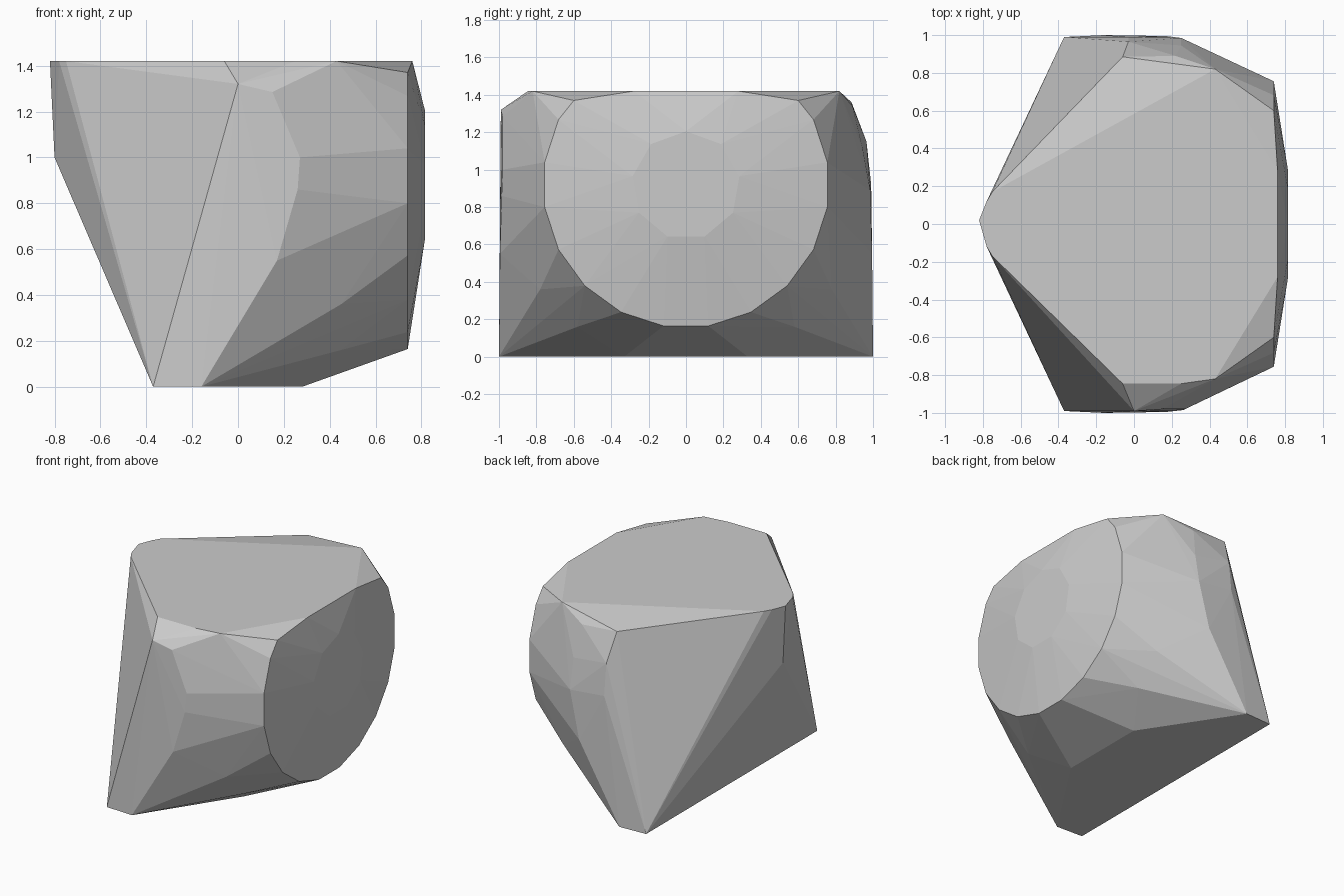
import bpy
import bmesh
from math import sin, cos, radians
from mathutils import Vector

cube = bpy.data.objects.get("Cube")
if cube:
    bpy.data.objects.remove(cube, do_unlink=True)

TOP = 1.42


def both_sides(points):
    """Return the points with their copies mirrored across the y axis."""
    return [(x, side * y, z) for x, y, z in points for side in (-1, 1)]


def ring(x, radius, height, sides):
    """Return a circle of points facing along x."""
    step = 360 / sides
    angles = [radians(step * (i + 0.5)) for i in range(sides)]
    return [(x, radius * sin(a), height - radius * cos(a)) for a in angles]


# Round end: wide rim cut off at the top, and a shallow raised centre
points = [p for p in ring(0.74, 0.765, 0.92, 20) if p[2] < TOP - 0.05]
points += ring(0.815, 0.29, 0.915, 9)
points += both_sides([(0.76, 0.28, TOP), (0.74, 0.6, 1.37)])

# Flat underside and lower chamfers
points += both_sides([
    (-0.37, 0.99, 0), (-0.16, 1.0, 0), (0.28, 0.33, 0),
    (0.45, 0.58, 0.16), (0.45, 0.78, 0.36), (0.43, 0.82, TOP),
])

# Pointed end
points += both_sides([(-0.75, 0.17, TOP), (-0.78, 0.12, TOP)])
points += [(-0.82, 0.02, TOP), (-0.8, 0.02, 1.0)]

# Front face, nearly flat up to the top bevel
points += [
    (0, -0.99, 1.32), (0.15, -0.98, 1.285), (0.27, -0.98, 1.0),
    (0.26, -0.985, 0.86), (0.17, -0.995, 0.55),
    (-0.06, -0.845, TOP), (0.25, -0.845, TOP),
]

# Back face, rounding over towards the top
points += [
    (-0.06, 0.885, 1.36), (0.22, 0.89, 1.34),
    (-0.03, 0.965, 1.15), (0.25, 0.945, 1.11),
    (-0.03, 0.99, 0.92), (0.25, 0.985, 0.89), (0.17, 0.995, 0.55),
]

# Wrap the corners in one faceted solid
bm = bmesh.new()
for p in points:
    bm.verts.new(Vector(p))
hull = bmesh.ops.convex_hull(bm, input=bm.verts)
unused = {v for v in hull["geom_interior"] + hull["geom_unused"]
          if isinstance(v, bmesh.types.BMVert)}
bmesh.ops.delete(bm, geom=list(unused), context="VERTS")
bmesh.ops.dissolve_limit(bm, angle_limit=radians(0.5),
                         verts=bm.verts, edges=bm.edges)
bmesh.ops.recalc_face_normals(bm, faces=bm.faces)

mesh = bpy.data.meshes.new("faceted_block")
bm.to_mesh(mesh)
bm.free()
block = bpy.data.objects.new("faceted_block", mesh)
bpy.context.collection.objects.link(block)

# Plain grey surface
colour = (0.6, 0.6, 0.6, 1)
grey = bpy.data.materials.new("light_grey")
grey.use_nodes = True
grey.diffuse_color = colour
grey.node_tree.nodes["Principled BSDF"].inputs["Base Color"].default_value = colour
mesh.materials.append(grey)
